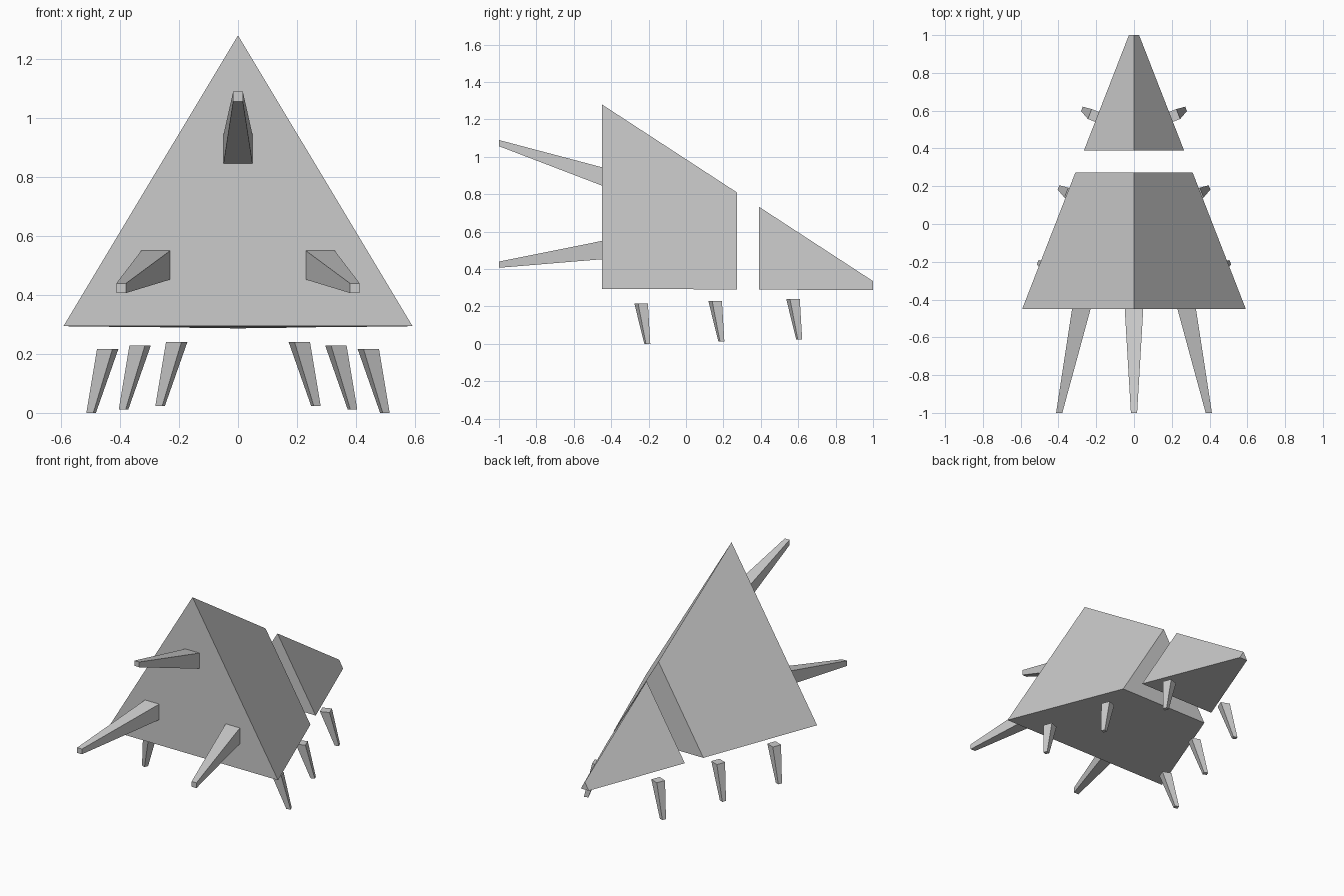
import bpy
from math import cos, sin, radians

if "Cube" in bpy.data.objects:
    bpy.data.objects.remove(bpy.data.objects["Cube"])


def loft(name, a, b):
    """Closed solid joining two matching polygon rings."""
    n = len(a)
    faces = [tuple(range(n))[::-1], tuple(range(n, 2 * n))]
    faces += [(i, (i + 1) % n, n + (i + 1) % n, n + i) for i in range(n)]
    me = bpy.data.meshes.new(name)
    me.from_pydata(list(a) + list(b), [], faces)
    ob = bpy.data.objects.new(name, me)
    bpy.context.collection.objects.link(ob)
    return ob


# Tapering triangular body, cut in two by a gap
def section(y):
    t = (y + 0.45) / 1.45
    half = 0.592 + (0.027 - 0.592) * t
    base = 0.294 + (0.287 - 0.294) * t
    apex = 1.28 + (0.335 - 1.28) * t
    return [(-half, y, base), (0, y, apex), (half, y, base)]


loft("main_body", section(-0.45), section(0.272))
loft("rear_body", section(0.39), section(1.0))


# Tapered square spikes projecting from the front face
def square_xz(x, y, z, h):
    return [(x - h, y, z - h), (x - h, y, z + h), (x + h, y, z + h), (x + h, y, z - h)]


for name, x0, z0, x1, z1 in (("top_spike", 0, 0.895, 0, 1.073),
                             ("left_spike", -0.279, 0.501, -0.396, 0.423),
                             ("right_spike", 0.279, 0.501, 0.396, 0.423)):
    loft(name, square_xz(x1, -1.0, z1, 0.0165), square_xz(x0, -0.45, z0, 0.049))


# Tapered floating legs, turned to follow the body sides
def square_xy(x, y, z, size, turn):
    r = size / 2 ** 0.5
    return [(x + r * cos(radians(turn + 45 + 90 * i)),
             y + r * sin(radians(turn + 45 + 90 * i)), z) for i in range(4)]


for row, x, y, z in (("front", 0.442, -0.24, 0.0), ("middle", 0.332, 0.156, 0.012),
                     ("rear", 0.208, 0.572, 0.024)):
    for side, s in (("left", -1), ("right", 1)):
        loft(f"{row}_{side}_leg",
             square_xy(s * (x + 0.056), y + 0.033, z, 0.025, s * 21),
             square_xy(s * x, y, z + 0.216, 0.056, s * 21))

# Consistent outward normals
import bmesh
for ob in bpy.context.collection.objects:
    bm = bmesh.new()
    bm.from_mesh(ob.data)
    bmesh.ops.recalc_face_normals(bm, faces=bm.faces)
    bm.to_mesh(ob.data)
    bm.free()
